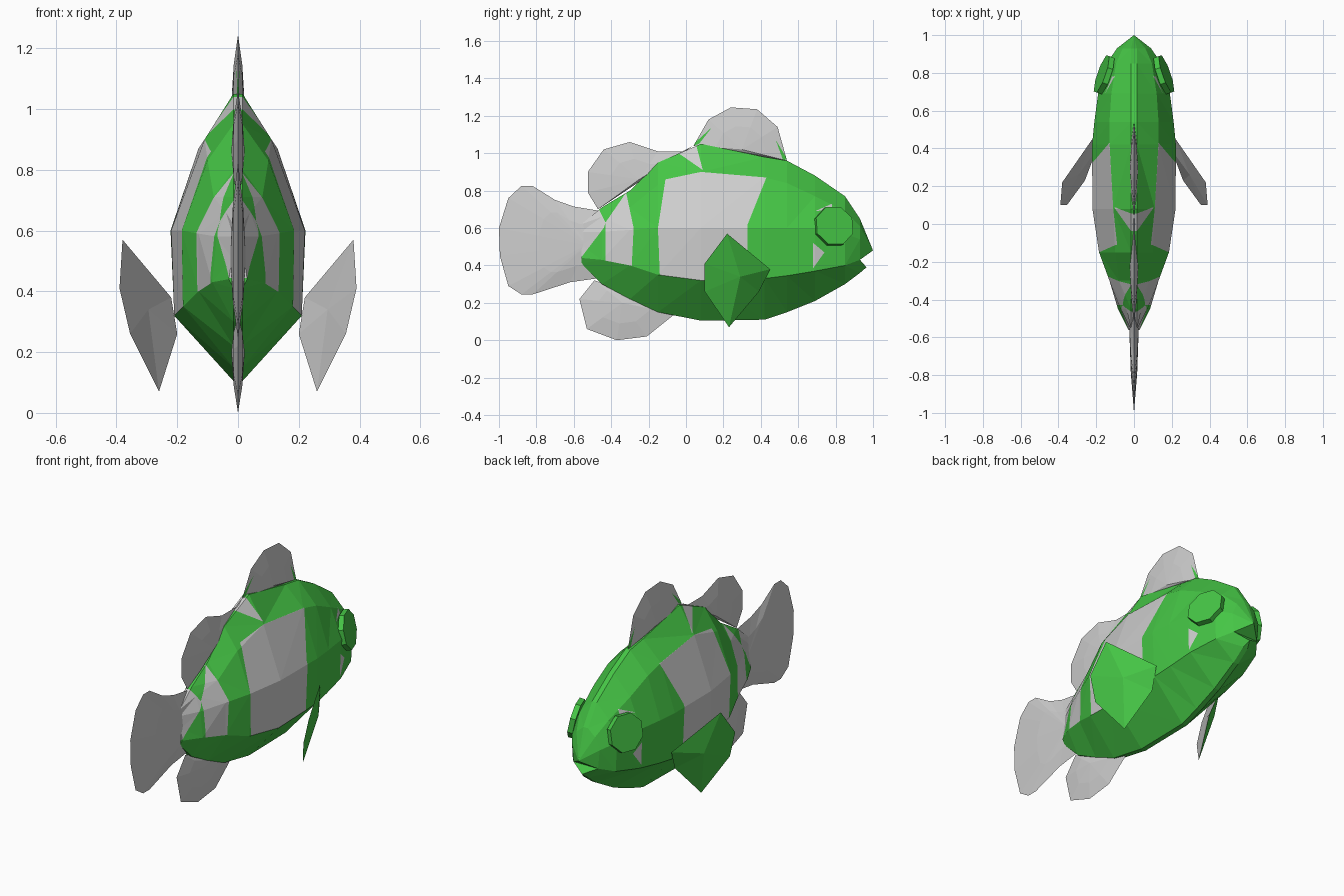
import bpy
import bmesh
from math import pi
from mathutils import Matrix, Vector

cube = bpy.data.objects.get("Cube")
if cube:
    bpy.data.objects.remove(cube, do_unlink=True)


def make_material(name, color):
    mat = bpy.data.materials.new(name)
    mat.use_nodes = True
    mat.diffuse_color = color
    mat.node_tree.nodes["Principled BSDF"].inputs["Base Color"].default_value = color
    return mat


GREEN, PALE = 0, 1
MATERIALS = [make_material("leaf green", (0.06, 0.56, 0.06, 1)),
             make_material("pale grey", (0.62, 0.62, 0.62, 1))]


def finish(bm, name, mirrored=False):
    mesh = bpy.data.meshes.new(name)
    bm.to_mesh(mesh)
    bm.free()
    for mat in MATERIALS:
        mesh.materials.append(mat)
    obj = bpy.data.objects.new(name, mesh)
    bpy.context.collection.objects.link(obj)
    if mirrored:
        obj.modifiers.new("Mirror", "MIRROR")
    return obj


def inside(polygon, y, z):
    sides = []
    for (ay, az), (by, bz) in zip(polygon, polygon[1:] + polygon[:1]):
        sides.append((by - ay) * (z - az) - (bz - az) * (y - ay))
    return all(s >= 0 for s in sides) or all(s <= 0 for s in sides)


def paint(bm, polygons, index):
    """Cut convex side-view patches into the mesh and colour them."""
    for poly in polygons:
        for (ay, az), (by, bz) in zip(poly, poly[1:] + poly[:1]):
            bmesh.ops.bisect_plane(
                bm, geom=bm.verts[:] + bm.edges[:] + bm.faces[:], dist=0.0001,
                plane_co=(0, ay, az), plane_no=(0, az - bz, by - ay))
    for face in bm.faces:
        c = face.calc_center_median()
        if any(inside(poly, c.y, c.z) for poly in polygons):
            face.material_index = index


# Body: sections of y, top z, shoulder (x, z), middle (x, z), crease (x, z), bottom z
SECTIONS = [
    (-0.56, 0.62, 0.015, 0.58, 0.02, 0.51, 0.03, 0.44, 0.41),
    (-0.45, 0.71, 0.04, 0.66, 0.07, 0.58, 0.085, 0.43, 0.30),
    (-0.30, 0.80, 0.08, 0.71, 0.13, 0.59, 0.13, 0.40, 0.22),
    (-0.15, 0.95, 0.10, 0.83, 0.185, 0.60, 0.18, 0.35, 0.15),
    (0.08, 1.05, 0.11, 0.90, 0.22, 0.60, 0.21, 0.32, 0.105),
    (0.42, 0.98, 0.13, 0.87, 0.222, 0.60, 0.21, 0.33, 0.11),
    (0.54, 0.96, 0.13, 0.84, 0.21, 0.60, 0.20, 0.345, 0.15),
    (0.69, 0.88, 0.12, 0.77, 0.19, 0.60, 0.185, 0.37, 0.21),
    (0.85, 0.77, 0.095, 0.69, 0.145, 0.57, 0.14, 0.40, 0.30),
    (0.93, 0.65, 0.06, 0.61, 0.09, 0.54, 0.08, 0.43, 0.36),
]
bm = bmesh.new()
rings = []
for y, top, sx, sz, mx, mz, cx, cz, bottom in SECTIONS:
    half = [(0.015, top), (sx, sz), (mx, mz), (cx, cz), (0.015, bottom)]
    loop = half + [(-x, z) for x, z in reversed(half)]
    rings.append([bm.verts.new((x, y, z)) for x, z in loop])
count = len(rings[0])
for a, b in zip(rings, rings[1:]):
    for i in range(count):
        j = (i + 1) % count
        bm.faces.new((a[i], a[j], b[j], b[i]))
bm.faces.new(rings[0])

# Open mouth: upper lip and lower jaw meet at the crease corners
lip = bm.verts.new((0, 1, 0.48))
jaw = bm.verts.new((0, 0.965, 0.39))
front = rings[-1]
for i in range(count):
    tip = jaw if 3 <= i < 6 else lip
    bm.faces.new((front[i], front[(i + 1) % count], tip))
bm.faces.new((front[3], front[6], lip))
bm.faces.new((front[6], front[3], jaw))
bmesh.ops.recalc_face_normals(bm, faces=bm.faces)
bmesh.ops.triangulate(bm, faces=bm.faces[:])

# Pale bands and cheek marks
paint(bm, [
    [(-0.14, 0.349), (-0.15, 0.6), (0.33, 0.62), (0.33, 0.327), (0.08, 0.32)],
    [(-0.15, 0.6), (-0.11, 0.86), (0.08, 0.9), (0.43, 0.87), (0.33, 0.62)],
    [(-0.04, 1.0), (0.05, 1.06), (0.09, 0.91)],
    [(-0.43, 0.425), (-0.29, 0.398), (-0.28, 0.6), (-0.32, 0.79), (-0.43, 0.63)],
    [(-0.57, 0.43), (-0.44, 0.6), (-0.43, 0.63), (-0.47, 0.71), (-0.57, 0.7)],
    [(0.68, 0.385), (0.68, 0.52), (0.74, 0.47)],
    [(0.69, 0.69), (0.78, 0.73), (0.78, 0.7)],
], PALE)
finish(bm, "body")


# Upright fins: lens-shaped fans around a root point
def upright_fin(name, root, thickness, outline, patches=()):
    bm = bmesh.new()
    rim = [bm.verts.new((0, y, z)) for y, z in outline]
    n = len(rim)
    for side in (1, -1):
        hub = bm.verts.new((side * thickness, *root))
        middle = []
        for v in rim:
            p = v.co.lerp(hub.co, 0.45)
            middle.append(bm.verts.new((side * thickness * 0.65, p.y, p.z)))
        for i in range(n):
            j = (i + 1) % n
            bm.faces.new((rim[i], rim[j], middle[j], middle[i]))
            bm.faces.new((middle[i], middle[j], hub))
    bmesh.ops.recalc_face_normals(bm, faces=bm.faces)
    for face in bm.faces:
        face.material_index = PALE
    paint(bm, patches, GREEN)
    finish(bm, name)


upright_fin("front_dorsal_fin", (0.3, 1.02), 0.022, [
    (0.04, 1.04), (0.12, 1.18), (0.24, 1.245), (0.38, 1.235), (0.49, 1.14),
    (0.54, 0.96)],
    [[(0.03, 1.04), (0.14, 1.14), (0.07, 1.05)],
     [(0.48, 1.07), (0.54, 0.97), (0.52, 0.96)]])
upright_fin("rear_dorsal_fin", (-0.25, 0.86), 0.022, [
    (-0.47, 0.70), (-0.525, 0.79), (-0.525, 0.90), (-0.44, 1.02),
    (-0.30, 1.06), (-0.15, 1.01), (-0.02, 1.01), (0.04, 1.04)])
upright_fin("tail_fin", (-0.53, 0.51), 0.026, [
    (-0.45, 0.69), (-0.6, 0.715), (-0.7, 0.75), (-0.82, 0.825),
    (-0.88, 0.825), (-0.95, 0.76), (-1, 0.6), (-0.995, 0.45), (-0.95, 0.29),
    (-0.88, 0.245), (-0.82, 0.245), (-0.62, 0.31), (-0.48, 0.33)])
upright_fin("belly_fin", (-0.34, 0.2), 0.022, [
    (-0.49, 0.32), (-0.57, 0.22), (-0.53, 0.06), (-0.37, 0), (-0.21, 0.02),
    (-0.06, 0.14), (-0.2, 0.22)])

# Side fins: green outside, pale inside
bm = bmesh.new()
rim = [bm.verts.new(p) for p in [
    (0.38, 0.22, 0.57), (0.39, 0.1, 0.41), (0.355, 0.1, 0.26),
    (0.26, 0.23, 0.07), (0.2, 0.39, 0.26), (0.22, 0.45, 0.38)]]
for center, index in (((0.32, 0.29, 0.34), GREEN), ((0.295, 0.26, 0.34), PALE)):
    hub = bm.verts.new(center)
    for a, b in zip(rim, rim[1:] + rim[:1]):
        bm.faces.new((a, b, hub)).material_index = index
bmesh.ops.recalc_face_normals(bm, faces=bm.faces)
finish(bm, "side_fins", mirrored=True)

# Eyes: flat eight-sided discs on the cheeks
bm = bmesh.new()
turn = Vector((0.92, 0.32, 0.2)).to_track_quat("Z", "Y").to_matrix().to_4x4()
place = Matrix.Translation((0.158, 0.79, 0.61)) @ turn @ Matrix.Rotation(pi / 8, 4, "Z")
bmesh.ops.create_cone(bm, cap_ends=True, segments=8, radius1=0.11, radius2=0.11,
                      depth=0.03, matrix=place)
finish(bm, "eyes", mirrored=True)
